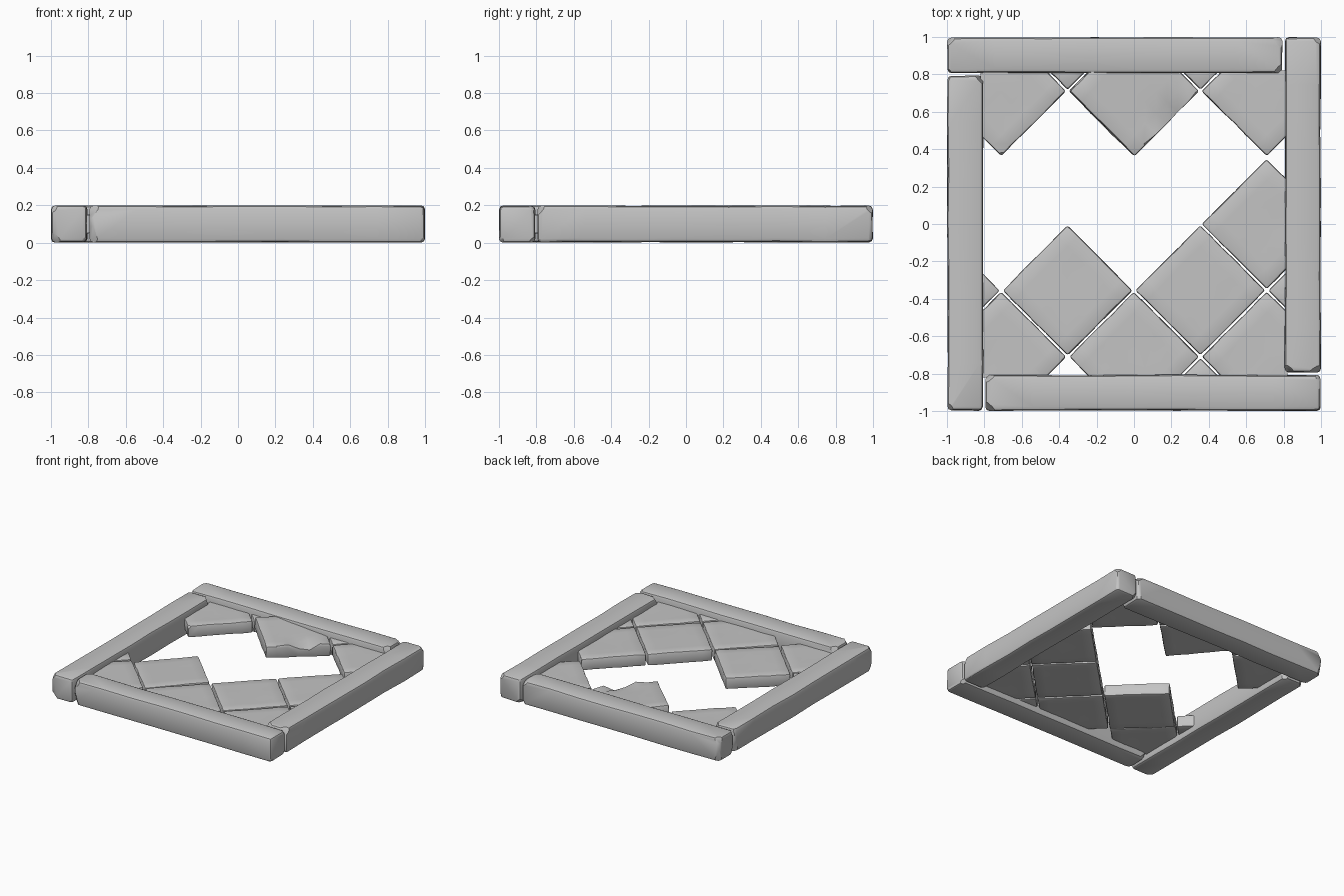
import bpy, bmesh, math, random
from mathutils import Vector, Matrix

random.seed(4)
cube = bpy.data.objects.get("Cube")
if cube:
    bpy.data.objects.remove(cube, do_unlink=True)

stone = bpy.data.materials.new("grey stone")
stone.use_nodes = True
stone.diffuse_color = (0.55, 0.55, 0.55, 1)
stone.node_tree.nodes["Principled BSDF"].inputs["Base Color"].default_value = (0.55, 0.55, 0.55, 1)


def cut(bm, point, normal, clear=False):
    """Slice the mesh; optionally remove and cap the side the normal points to."""
    geom = bm.verts[:] + bm.edges[:] + bm.faces[:]
    res = bmesh.ops.bisect_plane(bm, geom=geom, plane_co=point, plane_no=normal,
                                 clear_outer=clear)
    edges = [g for g in res["geom_cut"] if isinstance(g, bmesh.types.BMEdge) and g.is_boundary]
    if clear and edges:
        bmesh.ops.edgeloop_fill(bm, edges=edges)


def block(size, cuts, wear):
    """Box with even slices along x and y, its surface pushed slightly inwards."""
    bm = bmesh.new()
    bmesh.ops.create_cube(bm, size=1, matrix=Matrix.Diagonal((*size, 1)))
    for axis, count in enumerate(cuts):
        normal = Vector((axis == 0, axis == 1, 0))
        for i in range(1, count):
            cut(bm, normal * size[axis] * (i / count - 0.5), normal)
    sharp = [e for e in bm.edges if e.calc_face_angle(0) > 1]
    for v in bm.verts:
        for a in range(3):
            if abs(abs(v.co[a]) - size[a] / 2) < 1e-4:
                v.co[a] -= math.copysign(random.uniform(0, wear), v.co[a])
    return bm, sharp


def soften(bm, sharp, width):
    bmesh.ops.bevel(bm, geom=sharp, offset=width, segments=2, profile=0.5, affect='EDGES')


def finish(bm, name):
    bmesh.ops.recalc_face_normals(bm, faces=bm.faces[:])
    mesh = bpy.data.meshes.new(name)
    bm.to_mesh(mesh)
    bm.free()
    mesh.materials.append(stone)
    obj = bpy.data.objects.new(name, mesh)
    bpy.context.collection.objects.link(obj)
    bpy.ops.object.select_all(action='DESELECT')
    obj.select_set(True)
    bpy.context.view_layer.objects.active = obj
    bpy.ops.object.shade_smooth_by_angle(angle=math.radians(35))


# Four beams, each overlapping the end of the next around the frame
for i, name in enumerate(["front_beam", "right_side_beam", "back_beam", "left_side_beam"]):
    size = Vector((1.795, 0.195, 0.2))
    bm, sharp = block(size, (7, 1), 0.005)
    soften(bm, sharp, 0.02)
    # Chipped corners
    for sx in (-1, 1):
        for sy in (-1, 1):
            for sz in (-1, 1):
                n = Vector((sx * random.uniform(0.6, 1), sy * random.uniform(0.5, 1),
                            sz * random.uniform(0.2, 0.8))).normalized()
                corner = Vector((sx, sy, sz)) * size / 2
                cut(bm, corner - n * random.uniform(0.02, 0.04), n, True)
    bm.transform(Matrix.Rotation(i * math.pi / 2, 4, 'Z')
                 @ Matrix.Translation((0.1025, -0.9025, 0.1)))
    finish(bm, name)

# Diamond paving: column and row in half diagonals, height, sideways tilt
STEP = 0.355
tiles = [(-2, 2, 0.1, 0), (0, 2, 0.12, 0.07), (2, 2, 0.1, 0),
         (-1, 3, 0.1, 0), (1, 3, 0.1, 0), (2, 0, 0.1, 0),
         (-3, -1, 0.1, 0), (-1, -1, 0.095, -0.03), (1, -1, 0.1, 0), (3, -1, 0.1, 0),
         (-2, -2, 0.1, 0), (0, -2, 0.1, 0), (2, -2, 0.1, 0), (1, -3, 0.1, 0)]
LIMIT = 0.82
for i, (col, row, height, tilt) in enumerate(tiles):
    bm, sharp = block(Vector((0.494, 0.494, 0.1)), (6, 6), 0.004)
    bm.transform(Matrix.Translation((col * STEP, row * STEP, height))
                 @ Matrix.Rotation(tilt, 4, 'Y') @ Matrix.Rotation(math.pi / 4, 4, 'Z'))
    # Broken edge on the middle back tile
    if (col, row) == (0, 2):
        for v in bm.verts:
            d = (v.co.xy - Vector((0.2, 0.56))).length
            if v.co.z > height and d < 0.1:
                v.co.z -= 0.05 * (1 - d / 0.1)
    soften(bm, sharp, 0.011)
    # Chipped tip on the right back tile
    if (col, row) == (-2, 2):
        cut(bm, Vector((-0.71, 0.385, 0.15)), Vector((0.1, -0.8, 0.6)), True)
    # Trim to the inside of the frame
    for n in (Vector((1, 0, 0)), Vector((-1, 0, 0)), Vector((0, 1, 0)), Vector((0, -1, 0))):
        cut(bm, n * LIMIT, n, True)
    finish(bm, f"paving_tile_{i + 1}")
